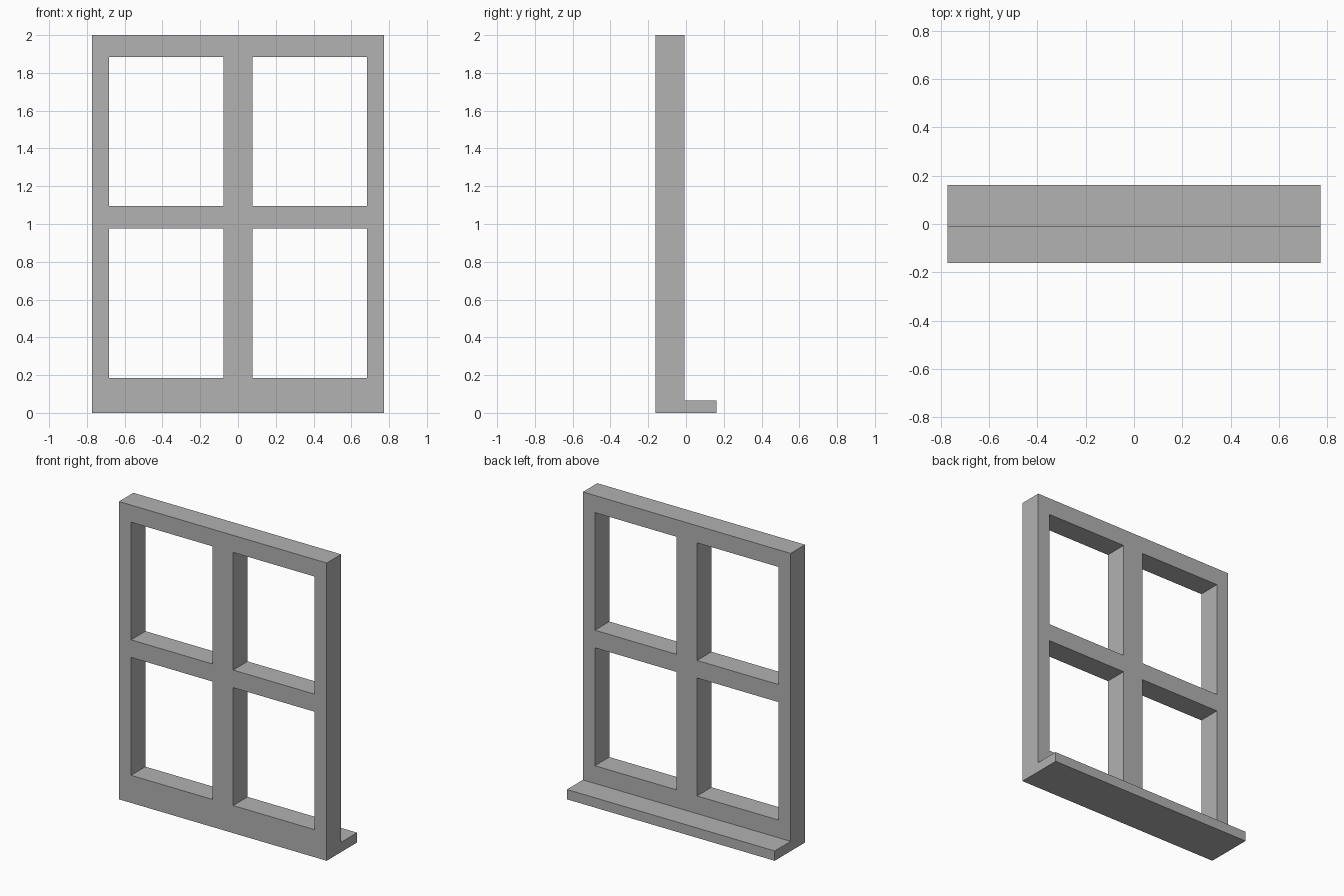
import bpy
import bmesh

cube = bpy.data.objects.get("Cube")
if cube:
    bpy.data.objects.remove(cube, do_unlink=True)

# Grid lines of the frame, and its depth
XS = [-0.772, -0.682, -0.077, 0.077, 0.682, 0.772]
ZS = [0, 0.066, 0.185, 0.977, 1.095, 1.885, 2]
FRONT, BACK, SILL_BACK = -0.161, -0.008, 0.161
PANE_COLUMNS, PANE_ROWS = (1, 3), (2, 4)

# Plain grey
grey = bpy.data.materials.new("grey")
grey.use_nodes = True
colour = (0.445, 0.445, 0.445, 1)
grey.diffuse_color = colour
grey.node_tree.nodes["Principled BSDF"].inputs["Base Color"].default_value = colour


def push_back(bm, faces, distance):
    """Extrude faces along y, leaving no faces inside the solid."""
    result = bmesh.ops.extrude_face_region(bm, geom=faces)
    verts = [g for g in result["geom"] if isinstance(g, bmesh.types.BMVert)]
    bmesh.ops.translate(bm, verts=verts, vec=(0, distance, 0))
    return [g for g in result["geom"] if isinstance(g, bmesh.types.BMFace)]


bm = bmesh.new()

# Front sheet with four open panes
grid = [[bm.verts.new((x, FRONT, z)) for x in XS] for z in ZS]
sheet = []
for r in range(len(ZS) - 1):
    for c in range(len(XS) - 1):
        if not (c in PANE_COLUMNS and r in PANE_ROWS):
            sheet.append(bm.faces.new((grid[r][c], grid[r][c + 1],
                                       grid[r + 1][c + 1], grid[r + 1][c])))

# Frame thickness: keep the front sheet and close the back
bmesh.ops.duplicate(bm, geom=sheet)
back = push_back(bm, sheet, BACK - FRONT)
bmesh.ops.remove_doubles(bm, verts=bm.verts[:], dist=0.0001)

# Sill: lowest strip of the back pushed out
strip = [f for f in back if f.is_valid and f.calc_center_median().z < ZS[1]]
push_back(bm, strip, SILL_BACK - BACK)

bmesh.ops.recalc_face_normals(bm, faces=bm.faces[:])
mesh = bpy.data.meshes.new("window_frame_with_sill")
bm.to_mesh(mesh)
bm.free()
mesh.materials.append(grey)
window = bpy.data.objects.new("window_frame_with_sill", mesh)
bpy.context.collection.objects.link(window)
